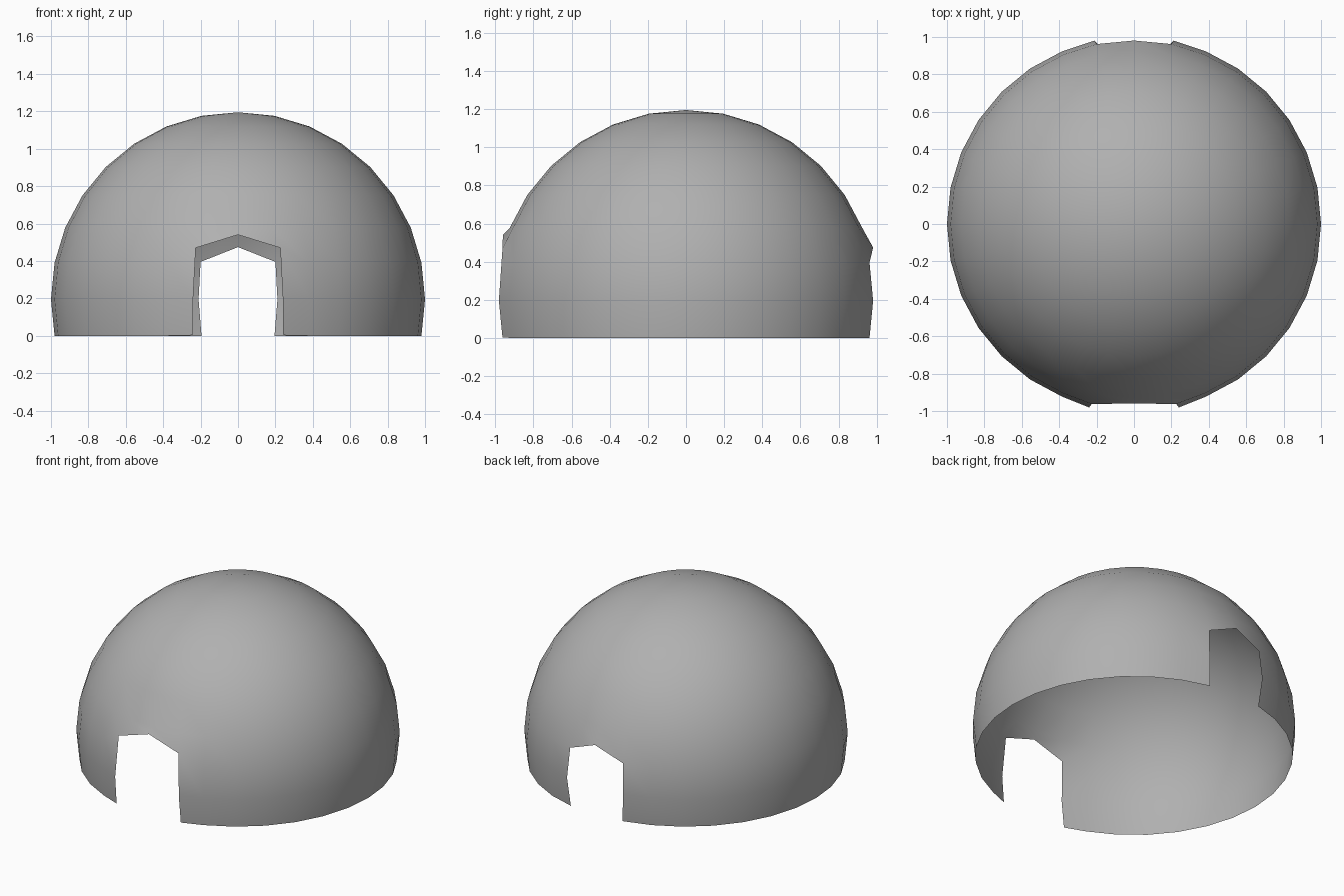
import bpy, bmesh
from mathutils import Vector

if "Cube" in bpy.data.objects:
    bpy.data.objects.remove(bpy.data.objects["Cube"])

STEP_Z = 0.195   # sphere centre height: first ring below the equator sits on z = 0

# Dome shell: open, single-layer UV sphere
bm = bmesh.new()
bmesh.ops.create_uvsphere(bm, u_segments=32, v_segments=16, radius=1.0)
bmesh.ops.translate(bm, verts=bm.verts, vec=(0, 0, STEP_Z))
low = [v for v in bm.verts if v.co.z < -0.01]
bmesh.ops.delete(bm, geom=low, context='VERTS')

# Doorways: drop two columns by two rows of faces, front and back
door = []
for f in bm.faces:
    c = f.calc_center_median()
    if abs(c.x) < 0.15 and abs(c.y) > 0.8 and c.z < 0.4:
        door.append(f)
bmesh.ops.delete(bm, geom=door, context='FACES')


def shape_door(side, points):
    """Move the rim vertices (bottom, middle, shoulder, peak) to the arch outline."""
    sources = [(0.191, 0.962, 0.0), (0.195, 0.981, 0.195),
               (0.191, 0.962, 0.39), (0.0, 0.981, 0.39)]
    moves = []
    for (sx, sy, sz), (x, y, z) in zip(sources, points):
        for m in (-1, 1):
            src = Vector((m * sx, side * sy, sz))
            v = min(bm.verts, key=lambda w: (w.co - src).length)
            moves.append((v, Vector((m * x, side * y, z))))
    for v, co in moves:
        v.co = co


shape_door(-1, [(0.242, 0.962, 0.003), (0.24, 0.981, 0.195),
                (0.226, 0.962, 0.47), (0.0, 0.96, 0.54)])
shape_door(1, [(0.195, 0.962, 0.0), (0.211, 0.981, 0.195),
               (0.2, 0.962, 0.395), (0.0, 0.981, 0.474)])

mesh = bpy.data.meshes.new("dome_shell")
bm.to_mesh(mesh)
bm.free()
dome = bpy.data.objects.new("dome_shell", mesh)
bpy.context.collection.objects.link(dome)
for p in mesh.polygons:
    p.use_smooth = True

# Darker grey shell
grey = bpy.data.materials.new("dark_grey")
grey.diffuse_color = (0.435, 0.435, 0.435, 1)
grey.use_nodes = True
grey.node_tree.nodes["Principled BSDF"].inputs["Base Color"].default_value = grey.diffuse_color
mesh.materials.append(grey)
